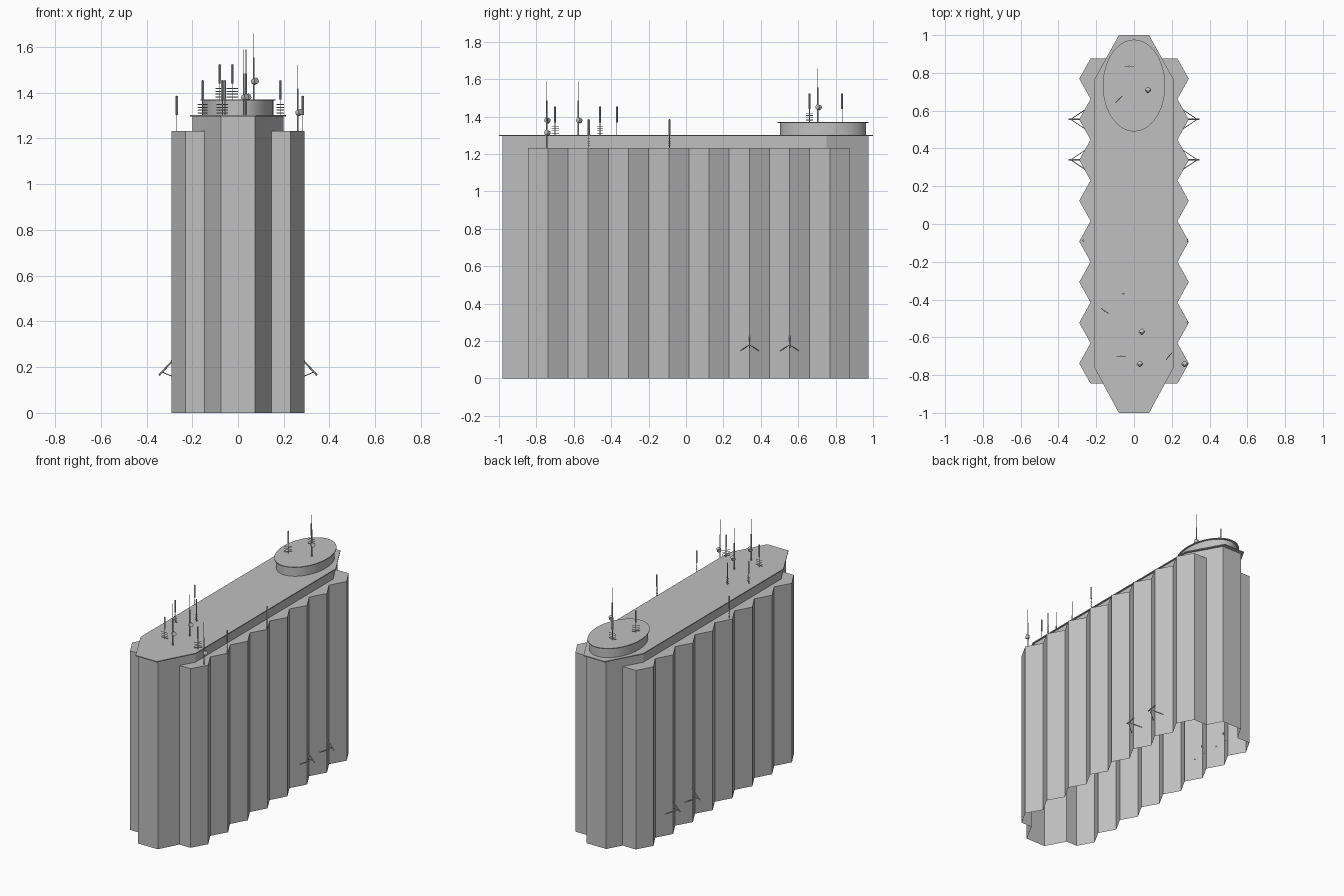
import bpy, bmesh, math
from mathutils import Vector

if "Cube" in bpy.data.objects:
    bpy.data.objects.remove(bpy.data.objects["Cube"])

mat = bpy.data.materials.new("concrete grey")
mat.diffuse_color = (0.53, 0.53, 0.53, 1)
mat.use_nodes = True
mat.node_tree.nodes["Principled BSDF"].inputs["Base Color"].default_value = mat.diffuse_color


def finish(name, bm):
    bmesh.ops.remove_doubles(bm, verts=bm.verts, dist=1e-5)
    bmesh.ops.recalc_face_normals(bm, faces=bm.faces)
    me = bpy.data.meshes.new(name)
    bm.to_mesh(me)
    bm.free()
    me.materials.append(mat)
    ob = bpy.data.objects.new(name, me)
    bpy.context.collection.objects.link(ob)
    return ob


def face(bm, pts):
    bm.faces.new([bm.verts.new(p) for p in pts])


def walls(bm, loop, z0, z1, closed=True):
    n = len(loop)
    for i in range(n if closed else n - 1):
        a, b = loop[i], loop[(i + 1) % n]
        face(bm, [(*a, z0), (*b, z0), (*b, z1), (*a, z1)])


def prism(bm, loop, z0, z1):
    walls(bm, loop, z0, z1)
    face(bm, [(*p, z1) for p in loop])
    face(bm, [(*p, z0) for p in reversed(loop)])


def rod(bm, a, b, r, sides=6):
    a, b = Vector(a), Vector(b)
    d = b - a
    m = d.to_track_quat('Z', 'Y').to_matrix().to_4x4()
    m.translation = (a + b) / 2
    bmesh.ops.create_cone(bm, cap_ends=True, segments=sides, radius1=r,
                          radius2=r, depth=d.length, matrix=m)


def mirror(loop):
    return [(-x, y) for x, y in reversed(loop)]


LEDGE, ROOF, DRUM = 1.233, 1.30, 1.37

# Pleated side outline, front to back, and the elongated hexagonal core
side = [(0.146, -0.845), (0.23, -0.845)]
for i in range(8):
    y = -0.738 + 0.2153 * i
    side.append((0.29, y))
    side.append((0.23, y + 0.1077))
side[-1] = (0.23, 0.875)
side.append((0.13, 0.875))
core_right = [(0.075, -0.98), (0.146, -0.845), (0.20, -0.75),
              (0.20, 0.75), (0.13, 0.875), (0.075, 0.975)]
core = core_right + mirror(core_right)

# Tower shell, open underneath
bm = bmesh.new()
half = [(0.075, -0.98)] + side + [(0.075, 0.975)]
walls(bm, half + mirror(half), 0, LEDGE)
ledge = side + [(0.20, 0.75), (0.20, -0.75)]
face(bm, [(*p, LEDGE) for p in ledge])
face(bm, [(*p, LEDGE) for p in mirror(ledge)])
walls(bm, core, LEDGE, ROOF)
finish("tower_walls", bm)

# Overhanging roof slab
bm = bmesh.new()
edge = [(0.08, -1.0), (0.21, -0.76), (0.21, 0.765), (0.08, 1.0)]
prism(bm, edge + mirror(edge), ROOF - 0.004, ROOF + 0.002)
finish("roof_slab", bm)


# Oval drum and its thin lid
def oval(rx, ry, n=64):
    return [(rx * math.cos(2 * math.pi * i / n),
             0.733 + ry * math.sin(2 * math.pi * i / n)) for i in range(n)]


for name, rx, ry, z0, z1 in (("roof_drum", 0.155, 0.23, ROOF, DRUM - 0.003),
                             ("drum_lid", 0.165, 0.243, DRUM - 0.004, DRUM + 0.001)):
    bm = bmesh.new()
    prism(bm, oval(rx, ry), z0, z1)
    ob = finish(name, bm)
    bpy.context.view_layer.objects.active = ob
    ob.select_set(True)
    bpy.ops.object.shade_smooth_by_angle(angle=math.radians(30))
    ob.select_set(False)

# Panel antennas with short rungs at the foot: x, y, base, heading, rung length
bm = bmesh.new()
for x, y, z, ang, length in (
        (-0.08, 0.66, DRUM, 45, 0.05), (-0.025, 0.835, DRUM, 0, 0.05),
        (-0.155, -0.46, ROOF, -35, 0.05), (-0.057, -0.37, ROOF, 0, 0.02),
        (-0.068, -0.70, ROOF, 0, 0.05), (0.185, -0.70, ROOF, 50, 0.05),
        (-0.268, -0.088, LEDGE, 90, 0.015), (0.283, -0.088, LEDGE, 90, 0.015),
        (0.283, -0.52, LEDGE, 90, 0.015)):
    rod(bm, (x, y, z), (x, y, z + 0.155), 0.0022)
    rod(bm, (x, y, z + 0.07), (x, y, z + 0.153), 0.0055, 4)
    d = Vector((math.cos(math.radians(ang)), math.sin(math.radians(ang)), 0))
    for h in (0.012, 0.024, 0.036, 0.048):
        c = Vector((x, y, z + h))
        rod(bm, c - d * length / 2, c + d * length / 2, 0.0018, 4)
finish("panel_antennas", bm)

# Dish masts
bm = bmesh.new()
for x, y, z in ((0.068, 0.705, DRUM), (0.035, -0.575, ROOF),
                (0.025, -0.745, ROOF), (0.262, -0.745, LEDGE)):
    rod(bm, (x, y, z), (x, y, z + 0.185), 0.004)
    rod(bm, (x, y, z + 0.185), (x, y, z + 0.288), 0.0015)
    c = Vector((x + 0.006, y + 0.004, z + 0.08))
    d = Vector((0.007, -0.007, 0.003))
    rod(bm, c - d, c + d, 0.014, 12)
finish("dish_masts", bm)

# Splayed brackets low on the side walls
bm = bmesh.new()
for s in (-1, 1):
    for y in (0.554, 0.34):
        rod(bm, (s * 0.28, y, 0.235), (s * 0.345, y, 0.165), 0.004)
        for t in (-1, 1):
            rod(bm, (s * 0.335, y, 0.18), (s * 0.26, y + t * 0.05, 0.148), 0.002, 4)
finish("wall_brackets", bm)
